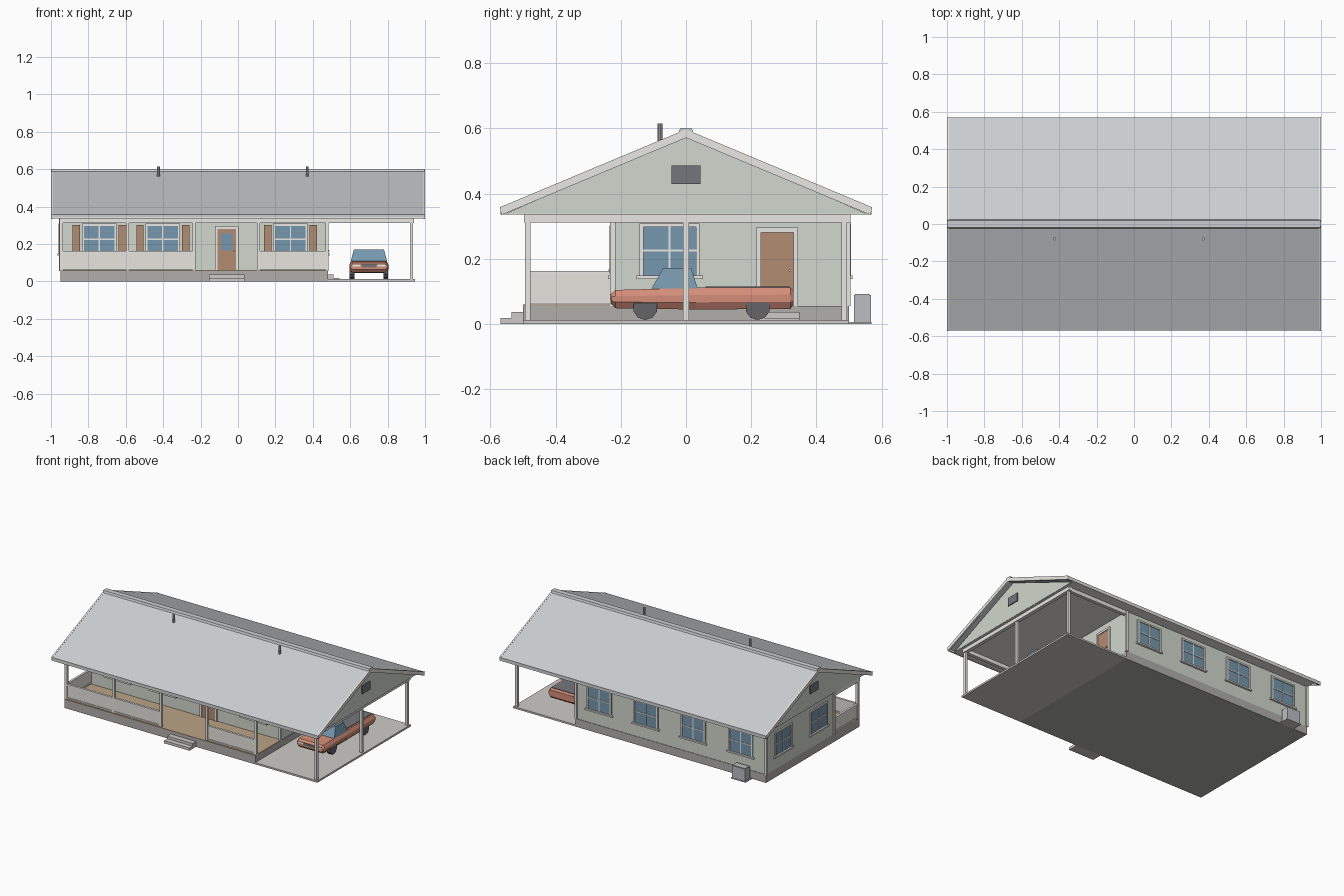
import bpy, bmesh, math
from mathutils import Vector

if "Cube" in bpy.data.objects:
    bpy.data.objects.remove(bpy.data.objects["Cube"])

COL = dict(roof=(.60, .62, .64), white=(.83, .81, .77), wall=(.64, .69, .61), stone=(.44, .43, .41),
           slab=(.62, .60, .57), brown=(.45, .27, .17), glass=(.18, .31, .42), dark=(.17, .18, .20),
           panel=(.80, .78, .74), floor=(.50, .37, .24), red=(.66, .27, .19), metal=(.50, .51, .54),
           lamp=(.92, .88, .75), tyre=(.13, .13, .14))
MATS = {}
for k, c in COL.items():
    MATS[k] = bpy.data.materials.new(k)
    MATS[k].diffuse_color = (*c, 1)


def mesh(name, verts, faces, mat):
    me = bpy.data.meshes.new(name)
    me.from_pydata(verts, [], faces)
    bm = bmesh.new()
    bm.from_mesh(me)
    bmesh.ops.recalc_face_normals(bm, faces=bm.faces)
    bm.to_mesh(me)
    bm.free()
    ob = bpy.data.objects.new(name, me)
    me.materials.append(MATS[mat])
    bpy.context.collection.objects.link(ob)
    return ob


def loft(name, rings, mat):
    n = len(rings[0])
    faces = [list(range(n)), list(range((len(rings) - 1) * n, len(rings) * n))]
    for r in range(len(rings) - 1):
        for i in range(n):
            j = (i + 1) % n
            faces.append([r * n + i, r * n + j, (r + 1) * n + j, (r + 1) * n + i])
    return mesh(name, [p for ring in rings for p in ring], faces, mat)


def prism(name, pts, x0, x1, mat):
    return loft(name, [[(x, y, z) for y, z in pts] for x in (x0, x1)], mat)


def box(name, x0, x1, y0, y1, z0, z1, mat):
    return prism(name, [(y0, z0), (y1, z0), (y1, z1), (y0, z1)], x0, x1, mat)


def disc(name, c, r, depth, n, axis, mat):
    rings = []
    for s in (-depth / 2, depth / 2):
        ring = []
        for i in range(n):
            a = 2 * math.pi * (i + .5) / n
            u, v = r * math.cos(a), r * math.sin(a)
            ring.append(Vector(c) + Vector((s, u, v) if axis == 'x' else (u, v, s)))
        rings.append(ring)
    return loft(name, rings, mat)


# House extents
XL, XR, YF, YB = -.95, .475, -.225, .497


# Box fixed to a wall: u along the wall, d outward
def on_wall(name, side, u0, u1, d0, d1, z0, z1, mat):
    if side == 'front':
        box(name, u0, u1, YF - d1, YF - d0, z0, z1, mat)
    elif side == 'back':
        box(name, u0, u1, YB + d0, YB + d1, z0, z1, mat)
    elif side == 'right':
        box(name, XR + d0, XR + d1, u0, u1, z0, z1, mat)
    else:
        box(name, XL - d1, XL - d0, u0, u1, z0, z1, mat)


def window(side, u, shutters=False):
    n = side + "_window_"
    w, z0, z1, f = .092, .146, .308, .011
    on_wall(n + "glass", side, u - w, u + w, -.005, .003, z0, z1, 'glass')
    for s in (-1, 1):
        a, b = sorted((u + s * w, u + s * (w - f)))
        on_wall(n + "jamb", side, a, b, -.005, .009, z0, z1, 'white')
        if shutters:
            a, b = sorted((u + s * .102, u + s * .142))
            on_wall(n + "shutter", side, a, b, -.002, .010, .155, .302, 'brown')
    on_wall(n + "head", side, u - w, u + w, -.005, .009, z1 - f, z1, 'white')
    on_wall(n + "sill", side, u - w - .01, u + w + .01, -.005, .014, z0 - .008, z0 + .002, 'white')
    on_wall(n + "mullion", side, u - .003, u + .003, 0, .006, z0, z1, 'white')
    on_wall(n + "crossbar", side, u - w, u + w, 0, .006, .222, .228, 'white')


def door(side, u, glazed):
    n = side + "_door"
    on_wall(n, side, u - .05, u + .05, -.005, .004, .06, .281, 'brown')
    for s in (-1, 1):
        a, b = sorted((u + s * .05, u + s * .063))
        on_wall(n + "_jamb", side, a, b, -.005, .009, .055, .295, 'white')
    on_wall(n + "_head", side, u - .063, u + .063, -.005, .009, .281, .295, 'white')
    on_wall(n + "_knob", side, u + .034, u + .041, .003, .013, .16, .167, 'lamp')
    if glazed:
        on_wall(n + "_glass", side, u - .03, u + .03, 0, .006, .165, .255, 'glass')


# Base, walls and carport slab
box("foundation", XL, .48, -.5, .5, 0, .055, 'stone')
box("porch_floor", XL, .48, -.5, YF, .054, .06, 'floor')
box("house_walls", XL, XR, YF, YB, .05, .337, 'wall')
box("carport_slab", .48, .945, -.5, .5, 0, .012, 'slab')
for x in (XL, XR):
    for y in (YF, YB):
        box("corner_trim", x - .008, x + .008, y - .008, y + .008, .055, .337, 'white')

# Openings
for u in (-.742, -.402, .28):
    window('front', u, True)
for u in (.30, -.05, -.405, -.76):
    window('back', u)
for u in (.32, -.06):
    window('left', u)
window('right', -.05)
door('front', -.06, True)
door('right', .28, False)

# Steps
for i, z in enumerate((.036, .018)):
    box("porch_step", -.155, .035, -.535 - .035 * i, -.5, 0, z, 'slab')
    box("side_step", .478, .51 + .032 * i, .212, .348, 0, z, 'slab')

# Posts, beams and porch railing
PX = [-.945, -.59, -.235, .11, .475]
P = .0085
for x in PX:
    box("porch_post", x - P, x + P, -.494, -.477, .055, .32, 'white')
for y in (-.485, 0, .485):
    box("carport_post", .927 - P, .927 + P, y - P, y + P, .01, .32, 'white')
box("front_beam", -.955, .94, -.497, -.475, .311, .338, 'white')
box("back_beam", XR, .94, .478, .5, .311, .338, 'white')
box("carport_side_beam", .916, .94, -.497, .505, .311, .338, 'white')
box("porch_side_beam", -.955, -.935, -.497, YF, .311, .338, 'white')


def railing(x0, x1, y0, y1):
    e = .004
    box("rail_panel", x0, x1, y0, y1, .07, .148, 'panel')
    box("top_rail", x0 - e, x1 + e, y0 - e, y1 + e, .151, .162, 'white')
    box("rail_cap_strip", x0, x1, y0, y1, .146, .152, 'panel')
    box("bottom_rail", x0 - e, x1 + e, y0 - e, y1 + e, .063, .072, 'white')


for i in (0, 1, 3):
    railing(PX[i] + P, PX[i + 1] - P, -.489, -.482)
railing(-.949, -.942, -.477, YF - .008)

# Roof, ridge cap, trims, gables and ceiling
slab = [(-.57, .357), (0, .596), (.57, .357), (.57, .343), (0, .575), (-.57, .343)]
prism("roof", slab, -.992, .992, 'roof')
rake = [(-.571, .358), (0, .597), (.571, .358), (.567, .334), (0, .571), (-.567, .334)]
ridge = [(-.024, .584), (-.018, .6), (.018, .6), (.024, .584)]
prism("ridge_cap", ridge, -.998, .998, 'roof')
box("ceiling", -.955, .955, -.562, .562, .336, .34, 'white')
for s in (-1, 1):
    prism("rake_board", rake, s * .99, s, 'white')
    box("eave_fascia", -.992, .992, s * .57, s * .56, .335, .352, 'white')
    prism("gable", [(-.555, .338), (.555, .338), (0, .575)], s * .945, s * .957, 'wall')
    box("gable_vent", s * .955, s * .963, -.044, .044, .43, .486, 'dark')
for x in (-.425, .37):
    disc("vent_pipe", (x, -.08, .583), .008, .064, 10, 'z', 'metal')

# Air conditioner behind the house
box("air_conditioner", -.84, -.74, .515, .567, .004, .088, 'metal')
box("air_conditioner_top", -.836, -.744, .519, .563, .086, .091, 'metal')
box("air_conditioner_pad", -.845, -.735, .497, .57, 0, .006, 'slab')

# Pickup truck
CX = .70


def section(y, hw, z0, z1):
    h = z1 - z0
    half = [(.86, 0), (1, .33), (1, .66), (.88, 1)]
    pts = [(u * hw, z0 + v * h) for u, v in half]
    pts += [(-u * hw, z0 + v * h) for u, v in reversed(half)]
    return [(CX + x, y, z) for x, z in pts]


loft("truck_body", [section(-.23, .098, .062, .092), section(-.217, .104, .048, .104),
                    section(.03, .105, .044, .111), section(.32, .104, .046, .112),
                    section(.33, .098, .058, .102)], 'red')
loft("truck_cabin", [[(CX + a * hw, y, z) for a, y in ((-1, y0), (1, y0), (1, y1), (-1, y1))]
                     for hw, y0, y1, z in ((.097, -.106, .036, .108), (.08, -.07, .016, .171))], 'glass')
box("truck_bed", CX - .082, CX + .082, .06, .318, .10, .1145, 'dark')
for s in (-1, 1):
    for y in (-.125, .22):
        disc("wheel", (CX + s * .09, y, .05), .038, .026, 10, 'x', 'tyre')
    box("headlight", CX + s * .045, CX + s * .088, -.234, -.222, .08, .091, 'lamp')
box("grille", CX - .04, CX + .04, -.233, -.222, .075, .09, 'dark')

for m in bpy.data.materials:
    if m.users and not m.is_grease_pencil:
        m.use_nodes = True
        m.node_tree.nodes["Principled BSDF"].inputs["Base Color"].default_value = m.diffuse_color
